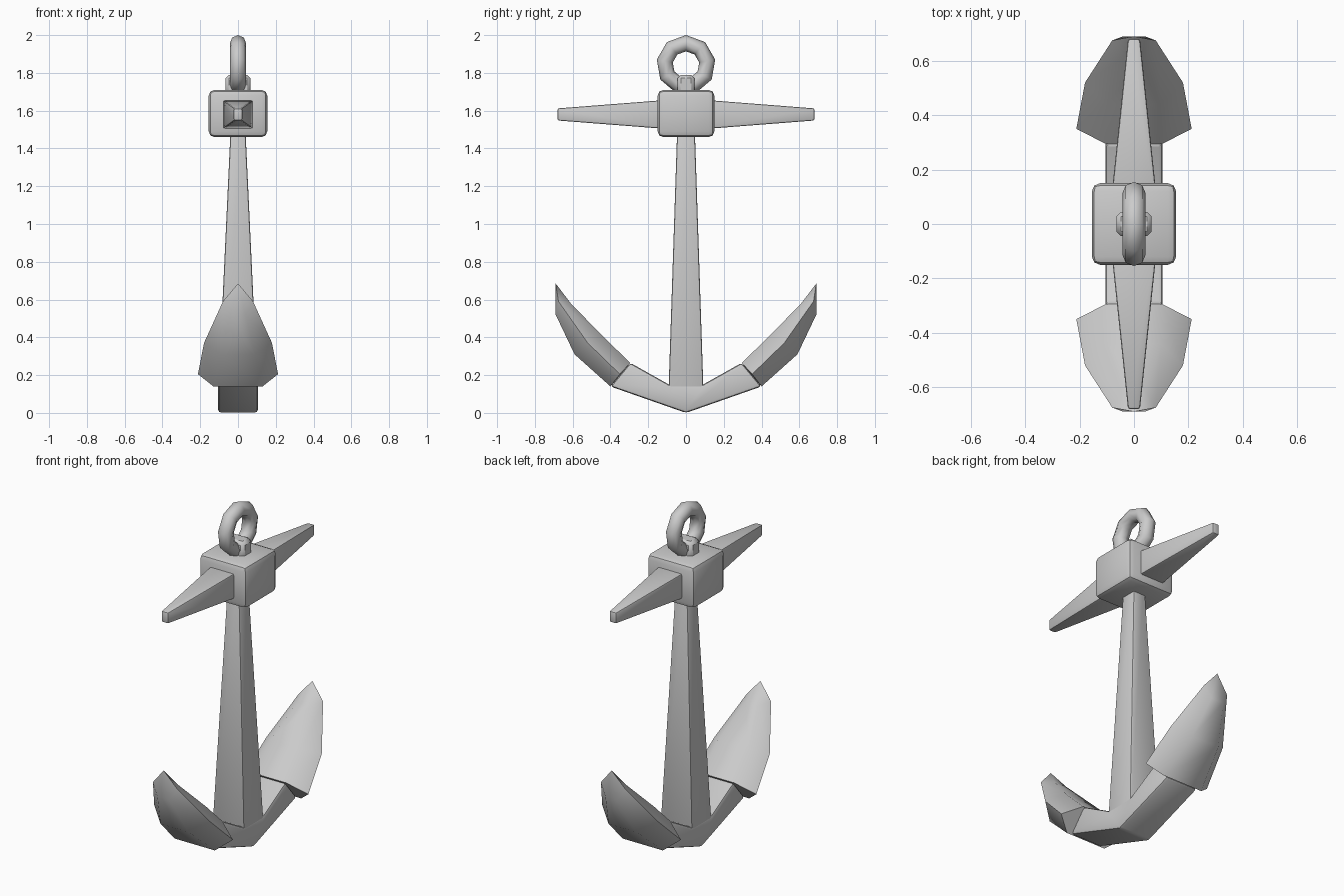
import bpy, bmesh, math
from mathutils import Vector

old = bpy.data.objects.get("Cube")
if old:
    bpy.data.objects.remove(old, do_unlink=True)

metal = bpy.data.materials.new("light grey metal")
metal.use_nodes = True
GREY = (0.6, 0.6, 0.6, 1)
metal.diffuse_color = GREY
metal.node_tree.nodes["Principled BSDF"].inputs["Base Color"].default_value = GREY


def finish(obj, bevel=0, segments=2, angle=40):
    """Material, rounded edges and angle-limited smooth shading."""
    obj.data.materials.append(metal)
    bpy.ops.object.select_all(action="DESELECT")
    obj.select_set(True)
    bpy.context.view_layer.objects.active = obj
    if bevel:
        mod = obj.modifiers.new("rounded edges", "BEVEL")
        mod.width, mod.segments = bevel, segments
        bpy.ops.object.modifier_apply(modifier=mod.name)
    bpy.ops.object.shade_smooth_by_angle(angle=math.radians(angle))


def loft(name, loops, bevel=0, segments=2, angle=40):
    """Skin a closed solid through loops of equal point count."""
    bm = bmesh.new()
    rings = [[bm.verts.new(p) for p in loop] for loop in loops]
    n = len(rings[0])
    for a, b in zip(rings, rings[1:]):
        for i in range(n):
            j = (i + 1) % n
            bm.faces.new((a[i], a[j], b[j], b[i]))
    bm.faces.new(rings[0])
    bm.faces.new(rings[-1])
    bmesh.ops.remove_doubles(bm, verts=bm.verts, dist=0.0005)
    bmesh.ops.recalc_face_normals(bm, faces=bm.faces)
    mesh = bpy.data.meshes.new(name)
    bm.to_mesh(mesh)
    bm.free()
    obj = bpy.data.objects.new(name, mesh)
    bpy.context.collection.objects.link(obj)
    finish(obj, bevel, segments, angle)
    return obj


def rect(hx, hy, z):
    return [(sx * hx, sy * hy, z) for sx, sy in ((-1, -1), (1, -1), (1, 1), (-1, 1))]


# Tapered shank, the hub and the lug under the ring
loft("shank", [rect(0.105, 0.093, 0.1), rect(0.037, 0.045, 1.55)], 0.01)
loft("hub", [rect(0.155, 0.15, 1.46), rect(0.155, 0.15, 1.71)], 0.03)
loft("ring_lug", [rect(0.065, 0.045, 1.65), rect(0.065, 0.045, 1.79)], 0.018, 1)

# Stock halves tapering out of the hub
for side, name in ((-1, "front_stock"), (1, "back_stock")):
    loft(name, [[(x, side * y, 1.58 + z) for x, z in ((-a, -b), (a, -b), (a, b), (-a, b))]
                for y, a, b in ((0.1, 0.083, 0.077), (0.68, 0.022, 0.032))], 0.008)

# Ring standing in the fore-and-aft plane
bpy.ops.mesh.primitive_torus_add(major_segments=9, minor_segments=8,
                                 major_radius=0.114, minor_radius=0.043)
ring = bpy.context.object
ring.name = "ring"
for v in ring.data.vertices:
    x, y, z = v.co
    v.co = (z, y, 1.843 + x)
ring.data.flip_normals()
finish(ring, angle=60)

# Crown: both arms as one bent bar
half = [(0.09, 0.15), (0.295, 0.265), (0.4, 0.14)]
outline = half + [(0, 0.0)] + [(-y, z) for y, z in reversed(half)]
loft("arms", [[(x, y, z) for y, z in outline] for x in (-0.105, 0.105)], 0.015)

# Flukes: each station lists inner edge, wing and outer shoulder as (x, y, z)
stations = [
    ((0.105, 0.295, 0.265), (0.212, 0.35, 0.205), (0.13, 0.4, 0.14)),
    ((0.10, 0.44, 0.405), (0.18, 0.52, 0.37), (0.09, 0.59, 0.31)),
    ((0.04, 0.61, 0.58), (0.08, 0.675, 0.59), (0.04, 0.69, 0.52)),
    ((0, 0.69, 0.685),) * 3,
]
for side, name in ((-1, "front_fluke"), (1, "back_fluke")):
    loops = [[(x, side * y, z) for x, y, z in s] +
             [(-x, side * y, z) for x, y, z in reversed(s)] for s in stations]
    loft(name, loops, angle=50)
